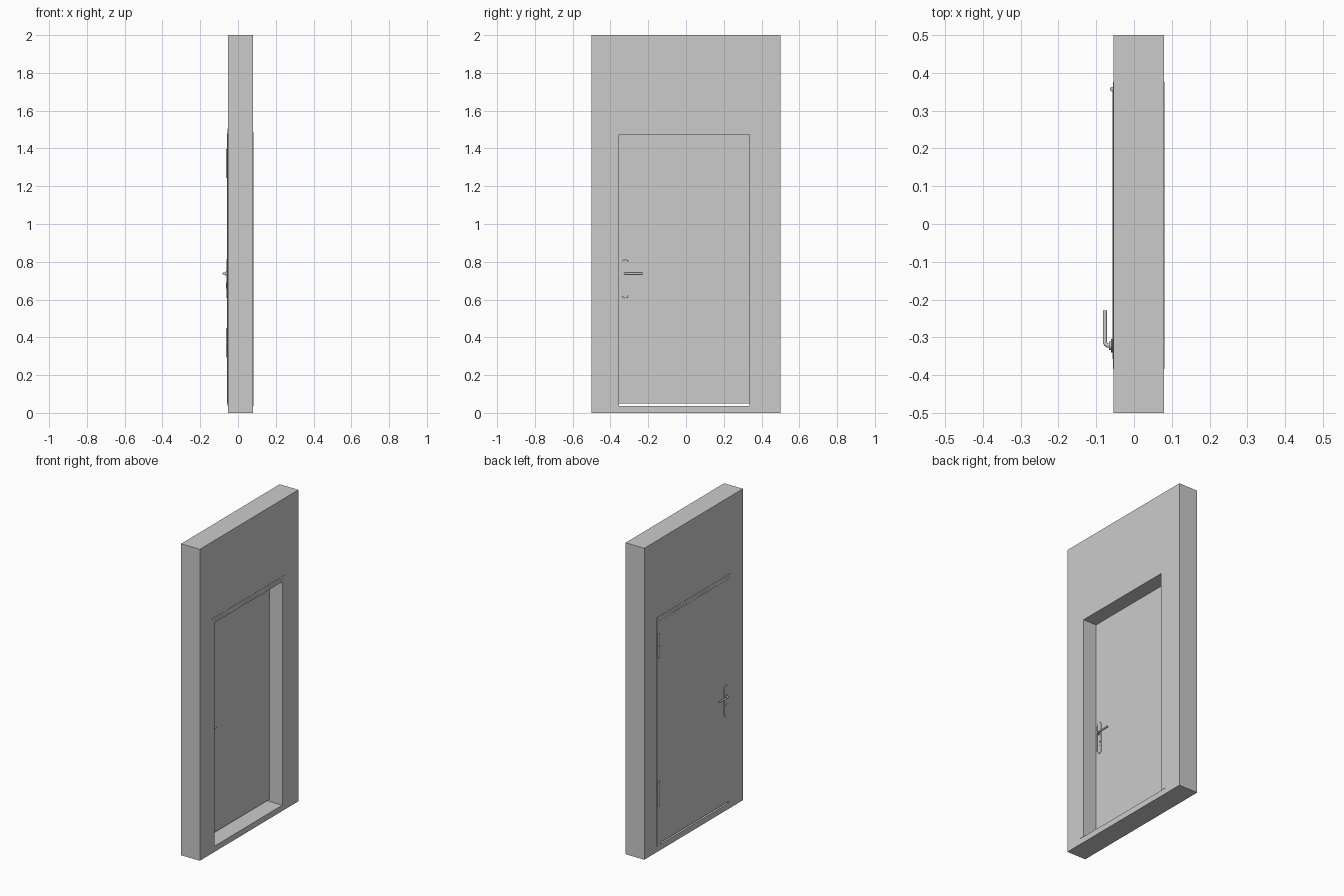
import bpy, bmesh, math
from mathutils import Matrix, Vector

if "Cube" in bpy.data.objects:
    bpy.data.objects.remove(bpy.data.objects["Cube"])

MID = -0.035            # middle plane of the door leaf
HY = -0.322             # handle axis


def finish(name, bm):
    bmesh.ops.recalc_face_normals(bm, faces=bm.faces)
    me = bpy.data.meshes.new(name)
    bm.to_mesh(me)
    bm.free()
    ob = bpy.data.objects.new(name, me)
    bpy.context.collection.objects.link(ob)
    return ob


def smooth(ob):
    bpy.ops.object.select_all(action='DESELECT')
    bpy.context.view_layer.objects.active = ob
    ob.select_set(True)
    bpy.ops.object.shade_smooth_by_angle()


def prism(name, pts, x0, x1):
    """Extrude a (y, z) outline along x."""
    bm = bmesh.new()
    f = bm.faces.new([bm.verts.new((x0, y, z)) for y, z in pts])
    r = bmesh.ops.extrude_face_region(bm, geom=[f])
    vs = [v for v in r['geom'] if isinstance(v, bmesh.types.BMVert)]
    bmesh.ops.translate(bm, verts=vs, vec=(x1 - x0, 0, 0))
    return finish(name, bm)


def rect(y0, y1, z0, z1):
    return [(y0, z0), (y1, z0), (y1, z1), (y0, z1)]


def arch(o0, o1, ot, i0, i1, it, z0=0.037):
    """Outline of a frame open at the bottom."""
    return [(o0, z0), (o0, ot), (o1, ot), (o1, z0),
            (i1, z0), (i1, it), (i0, it), (i0, z0)]


def stadium(cy, z0, z1, r, n=10):
    arc = [math.pi * i / n for i in range(n + 1)]
    return ([(cy + r * math.cos(a), z1 - r + r * math.sin(a)) for a in arc] +
            [(cy - r * math.cos(a), z0 + r - r * math.sin(a)) for a in arc])


def cylinder(name, loc, r, h, axis):
    bm = bmesh.new()
    rot = Matrix.Rotation(math.pi / 2, 4, 'Y') if axis == 'X' else Matrix()
    bmesh.ops.create_cone(bm, cap_ends=True, segments=24, radius1=r, radius2=r,
                          depth=h, matrix=Matrix.Translation(loc) @ rot)
    ob = finish(name, bm)
    smooth(ob)
    return ob


# wall with door opening
wall = prism("wall", rect(-0.5, 0.5, 0, 2), -0.054, 0.079)
cutter = prism("opening_cutter", rect(-0.368, 0.347, 0.037, 1.486), -0.2, 0.2)
cutter.hide_render = True
mod = wall.modifiers.new("opening", 'BOOLEAN')
mod.object = cutter
mod.solver = 'EXACT'
bpy.context.view_layer.objects.active = wall
bpy.ops.object.modifier_apply(modifier=mod.name)
bpy.data.objects.remove(cutter)

# frame lining and thin trims on both wall faces
prism("frame_lining", arch(-0.368, 0.347, 1.486, -0.354, 0.337, 1.473), -0.056, 0.081)
trim = arch(-0.384, 0.376, 1.505, -0.368, 0.347, 1.486)
prism("inner_trim", trim, 0.079, 0.0805)
prism("outer_trim", trim, -0.0555, -0.054)

# door leaf with a gap below it
prism("door_leaf", rect(-0.357, 0.355, 0.05, 1.478), -0.057, -0.013)

# hinges
for z in (0.372, 1.32):
    for i, dz in enumerate((-0.039, 0.039)):
        cylinder("hinge_knuckle", (-0.058, 0.357, z + dz), 0.006, 0.076, 'Z')
    cylinder("hinge_pin", (-0.058, 0.357, z), 0.004, 0.155, 'Z')

# handle sets on both sides of the leaf
for side, s in (("outer", -1), ("inner", 1)):
    face = MID + s * 0.022
    plate = prism(side + "_handle_plate", stadium(HY, 0.608, 0.812, 0.018), face, face + s * 0.004)
    bev = plate.modifiers.new("soft_edge", 'BEVEL')
    bev.width = 0.0015
    bev.segments = 2
    smooth(plate)
    cylinder(side + "_lever_collar", (face + s * 0.005, HY, 0.738), 0.011, 0.008, 'X')
    cylinder(side + "_lock_cylinder", (face + s * 0.004, HY, 0.682), 0.0085, 0.007, 'X')
    prism(side + "_lock_tail", stadium(HY, 0.658, 0.682, 0.005), face, face + s * 0.0065)

    # bent lever
    reach = MID + s * 0.042
    r = 0.011
    bend = [(reach - s * r * (1 - math.sin(a)), HY + r * (1 - math.cos(a)))
            for a in [math.pi / 2 * i / 8 for i in range(9)]]
    path = [(face, HY)] + bend + [(reach, -0.229)]
    cu = bpy.data.curves.new(side + "_lever", 'CURVE')
    cu.dimensions = '3D'
    cu.bevel_depth = 0.0055
    cu.bevel_resolution = 4
    cu.use_fill_caps = True
    sp = cu.splines.new('POLY')
    sp.points.add(len(path) - 1)
    for p, (x, y) in zip(sp.points, path):
        p.co = (x, y, 0.738, 1)
    bpy.context.collection.objects.link(bpy.data.objects.new(side + "_lever", cu))
